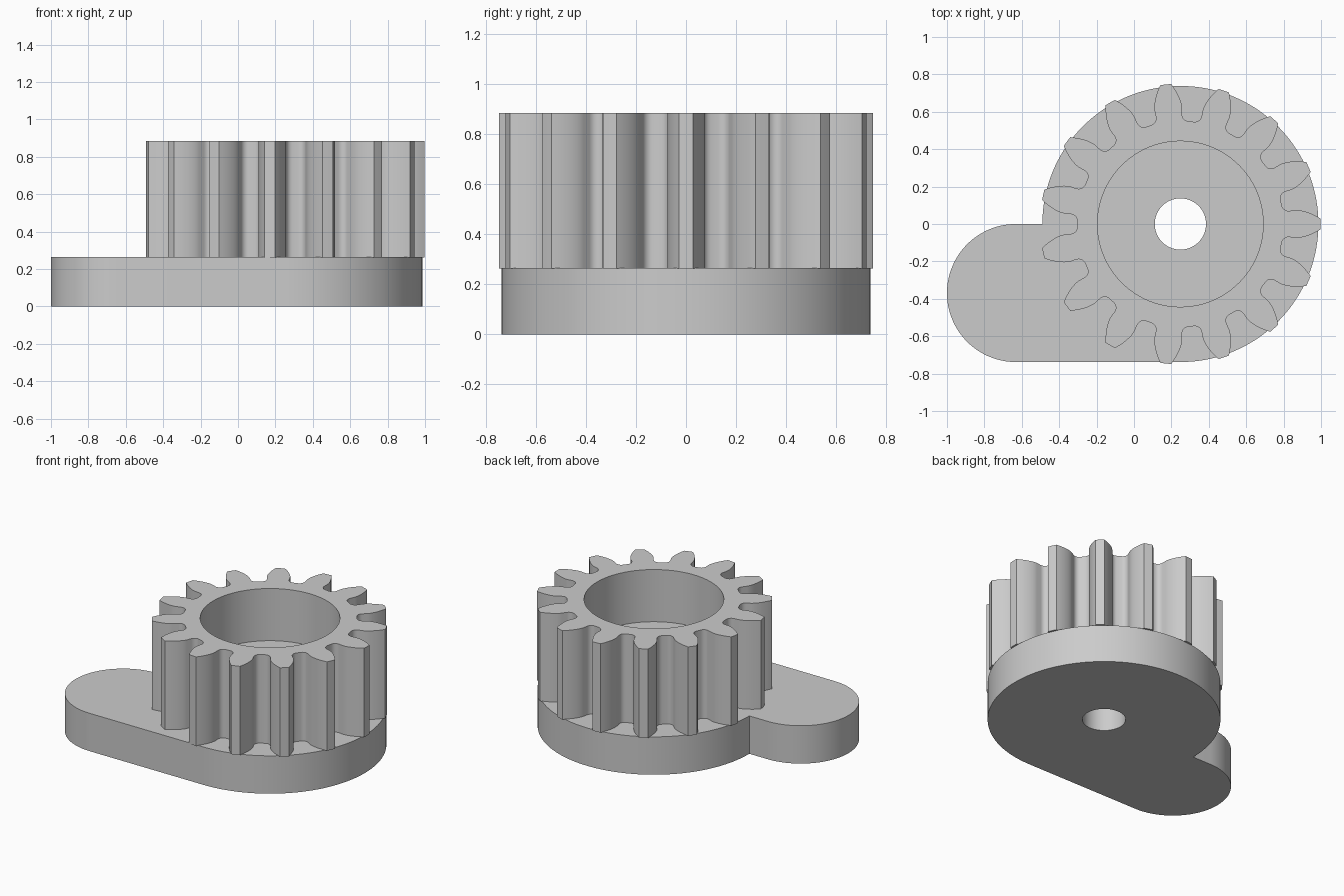
import bpy
import bmesh
import math

old = bpy.data.objects.get("Cube")
if old:
    bpy.data.objects.remove(old, do_unlink=True)

CX = 0.248                      # shared axis of disc, gear and bore
DISC_R = 0.738
BASE_H, FLOOR_Z, TOP_Z = 0.265, 0.52, 0.885
TEETH, TIP_R, ROOT_R = 15, 0.75, 0.551

grey = bpy.data.materials.new("plain grey")
grey.use_nodes = True
COLOUR = (0.6, 0.6, 0.6, 1)
grey.diffuse_color = COLOUR
grey.node_tree.nodes["Principled BSDF"].inputs["Base Color"].default_value = COLOUR


def arc(cx, cy, r, start, end, steps):
    angles = [math.radians(start + (end - start) * i / steps) for i in range(steps + 1)]
    return [(cx + r * math.cos(a), cy + r * math.sin(a)) for a in angles]


def prism(name, outline, z0, z1):
    """Extrude a closed outline straight up into a solid."""
    bm = bmesh.new()
    face = bm.faces.new([bm.verts.new((x, y, z0)) for x, y in outline])
    result = bmesh.ops.extrude_face_region(bm, geom=[face], use_keep_orig=True)
    top = [v for v in result["geom"] if isinstance(v, bmesh.types.BMVert)]
    bmesh.ops.translate(bm, verts=top, vec=(0, 0, z1 - z0))
    bmesh.ops.recalc_face_normals(bm, faces=bm.faces)
    mesh = bpy.data.meshes.new(name)
    bm.to_mesh(mesh)
    bm.free()
    mesh.materials.append(grey)
    obj = bpy.data.objects.new(name, mesh)
    bpy.context.collection.objects.link(obj)
    return obj


def drill(obj, radius, z0, z1):
    """Cut a round hole on the shared axis."""
    cutter = prism("hole_cutter", arc(CX, 0, radius, 0, 360, 96)[:-1], z0, z1)
    cutter.hide_render = True
    mod = obj.modifiers.new("hole", "BOOLEAN")
    mod.operation = "DIFFERENCE"
    mod.solver = "EXACT"
    mod.object = cutter
    bpy.context.view_layer.objects.active = obj
    bpy.ops.object.modifier_apply(modifier=mod.name)
    bpy.data.objects.remove(cutter, do_unlink=True)


def involute(angle):
    return math.tan(angle) - angle


def gear_outline():
    """Involute teeth with rounded roots."""
    pitch_r = TIP_R * TEETH / (TEETH + 2)
    pressure = math.radians(20)
    base_r = pitch_r * math.cos(pressure)
    step = 2 * math.pi / TEETH
    fillet = 0.036
    half = []                   # (radius, angle from tooth centre), root to tip
    base_angle = step / 4 + involute(pressure)
    foot_r = ROOT_R + fillet
    for i in range(6):          # root fillet
        t = math.pi / 2 * i / 5
        half.append((foot_r - fillet * math.cos(t),
                     base_angle + fillet / foot_r * (1 - math.sin(t))))
    for i in range(9):          # involute flank
        r = base_r + (TIP_R - base_r) * i / 8
        half.append((r, base_angle - involute(math.acos(min(1, base_r / r)))))
    tooth = [(r, -a) for r, a in half] + [(TIP_R, 0)] + [(r, a) for r, a in reversed(half)]
    return [(CX + r * math.cos(a + k * step), r * math.sin(a + k * step))
            for k in range(TEETH) for r, a in tooth]


# Base plate: round disc running into a rounded arm
arm_r = DISC_R / 2
arm_x = arm_r - 1
plate = arc(CX, 0, DISC_R, -90, 180, 108) + arc(arm_x, -arm_r, arm_r, 90, 270, 64)
base_plate = prism("base_plate", plate, 0, BASE_H)
drill(base_plate, 0.137, -0.1, 1)

# Spur gear with a wide blind bore and a narrow through hole
gear = prism("spur_gear", gear_outline(), BASE_H - 0.002, TOP_Z)
drill(gear, 0.443, FLOOR_Z, 1)
drill(gear, 0.137, 0, 1)

bpy.ops.object.select_all(action="DESELECT")
for obj in (base_plate, gear):
    obj.select_set(True)
bpy.context.view_layer.objects.active = gear
bpy.ops.object.shade_smooth_by_angle(angle=math.radians(30))
